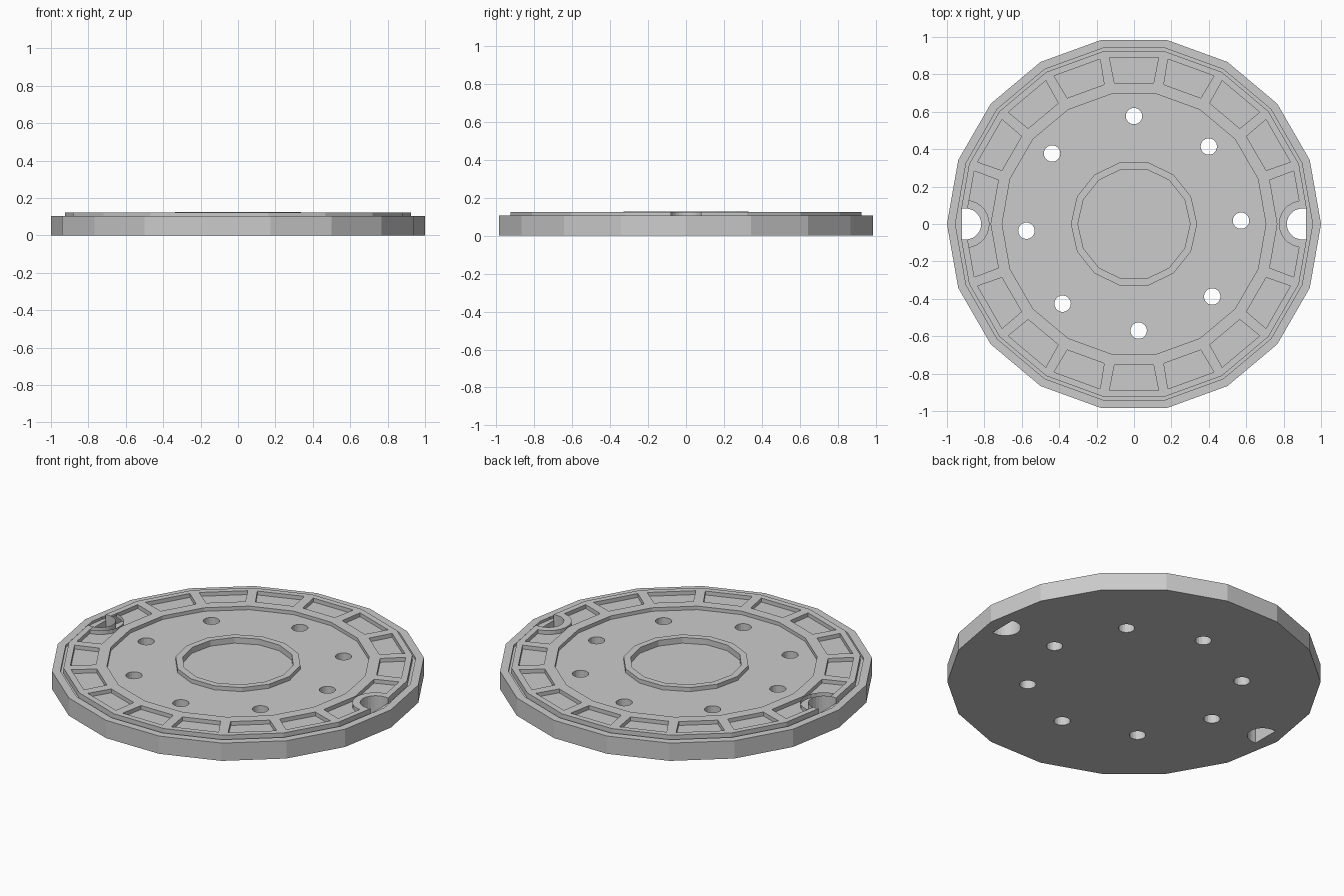
import bpy, bmesh
from math import cos, sin, pi, radians

if "Cube" in bpy.data.objects:
    bpy.data.objects.remove(bpy.data.objects["Cube"])


def finish(name, bm):
    bmesh.ops.recalc_face_normals(bm, faces=bm.faces)
    me = bpy.data.meshes.new(name)
    bm.to_mesh(me)
    bm.free()
    ob = bpy.data.objects.new(name, me)
    bpy.context.collection.objects.link(ob)
    return ob


def prisms(name, outlines, z0, z1):
    """One object made of separate vertical prisms."""
    bm = bmesh.new()
    for pts in outlines:
        lo = [bm.verts.new((x, y, z0)) for x, y in pts]
        hi = [bm.verts.new((x, y, z1)) for x, y in pts]
        bm.faces.new(lo)
        bm.faces.new(hi)
        n = len(pts)
        for i in range(n):
            j = (i + 1) % n
            bm.faces.new((lo[i], lo[j], hi[j], hi[i]))
    return finish(name, bm)


def ngon(r, n, cx=0.0, cy=0.0):
    return [(cx + r * cos(2 * pi * i / n), cy + r * sin(2 * pi * i / n)) for i in range(n)]


def polar(deg, a, t):
    """Point at distance a along direction deg, offset t sideways."""
    c, s = cos(radians(deg)), sin(radians(deg))
    return (a * c - t * s, a * s + t * c)


def arc_d(r, cx, x_max, side):
    """Arc facing the centre of the lid, closed by a straight edge at x_max."""
    n = 14
    pts = [(cx + r * cos(pi / 2 + pi * i / n), r * sin(pi / 2 + pi * i / n)) for i in range(n + 1)]
    pts = [(x_max, r)] + pts + [(x_max, -r)]
    return [(side * x, side * y) for x, y in pts]


def combine(body, other, operation):
    other.hide_render = True
    mod = body.modifiers.new(operation.lower(), 'BOOLEAN')
    mod.operation = operation
    mod.solver = 'EXACT'
    mod.object = other
    bpy.context.view_layer.objects.active = body
    bpy.ops.object.modifier_apply(modifier=mod.name)
    bpy.data.objects.remove(other, do_unlink=True)


# Main disc: 18-sided turned profile with rim, groove and raised band
TOP = 0.123
profile = [(1, 0), (1, 0.105), (0.955, 0.105), (0.955, 0.09), (0.938, 0.09),
           (0.938, TOP), (0.705, TOP), (0.705, 0.102)]
bm = bmesh.new()
rings = [[bm.verts.new((x, y, z)) for x, y in ngon(r, 18)] for r, z in profile]
for a, b in zip(rings, rings[1:]):
    for i in range(18):
        j = (i + 1) % 18
        bm.faces.new((a[i], a[j], b[j], b[i]))
bm.faces.new(rings[0])
bm.faces.new(rings[-1])
cover = finish("manhole_cover", bm)

# Pockets in the raised band; the pairs beside the lift notches are merged
pockets = []
for k in range(18):
    d = 10 + 20 * k
    if d not in (10, 170, 190, 350):
        pockets.append([polar(d, 0.89, -0.131), polar(d, 0.89, 0.131),
                        polar(d, 0.755, 0.105), polar(d, 0.755, -0.105)])
for d in (0, 180):
    pockets.append([polar(d - 10, 0.89, -0.131), polar(d, 0.904, 0), polar(d + 10, 0.89, 0.131),
                    polar(d + 10, 0.755, 0.105), polar(d, 0.767, 0), polar(d - 10, 0.755, -0.105)])
combine(cover, prisms("pocket_cutter", pockets, 0.1, 0.2), 'DIFFERENCE')

# Lips around the lift notches, then the notches themselves
combine(cover, prisms("notch_lips", [arc_d(0.125, 0.9, 0.905, s) for s in (1, -1)], 0.05, TOP), 'UNION')
combine(cover, prisms("notch_cutter", [arc_d(0.083, 0.9, 0.92, s) for s in (1, -1)], -0.1, 0.2), 'DIFFERENCE')
gaps = [[(s * 0.91, -0.08), (s * 0.945, -0.08), (s * 0.945, 0.08), (s * 0.91, 0.08)] for s in (1, -1)]
combine(cover, prisms("gap_cutter", gaps, 0.09, 0.2), 'DIFFERENCE')

# Centre medallion: 14-sided raised ring with a sunken floor
combine(cover, prisms("centre_ring", [ngon(0.338, 14)], 0.05, 0.126), 'UNION')
combine(cover, prisms("centre_cutter", [ngon(0.3, 14)], 0.092, 0.2), 'DIFFERENCE')

# Vent holes
vents = [(0, 0.577), (0.4, 0.414), (0.572, 0.018), (0.418, -0.388),
         (0.025, -0.57), (-0.382, -0.426), (-0.575, -0.036), (-0.438, 0.377)]
combine(cover, prisms("vent_cutter", [ngon(0.044, 18, x, y) for x, y in vents], -0.1, 0.2), 'DIFFERENCE')
